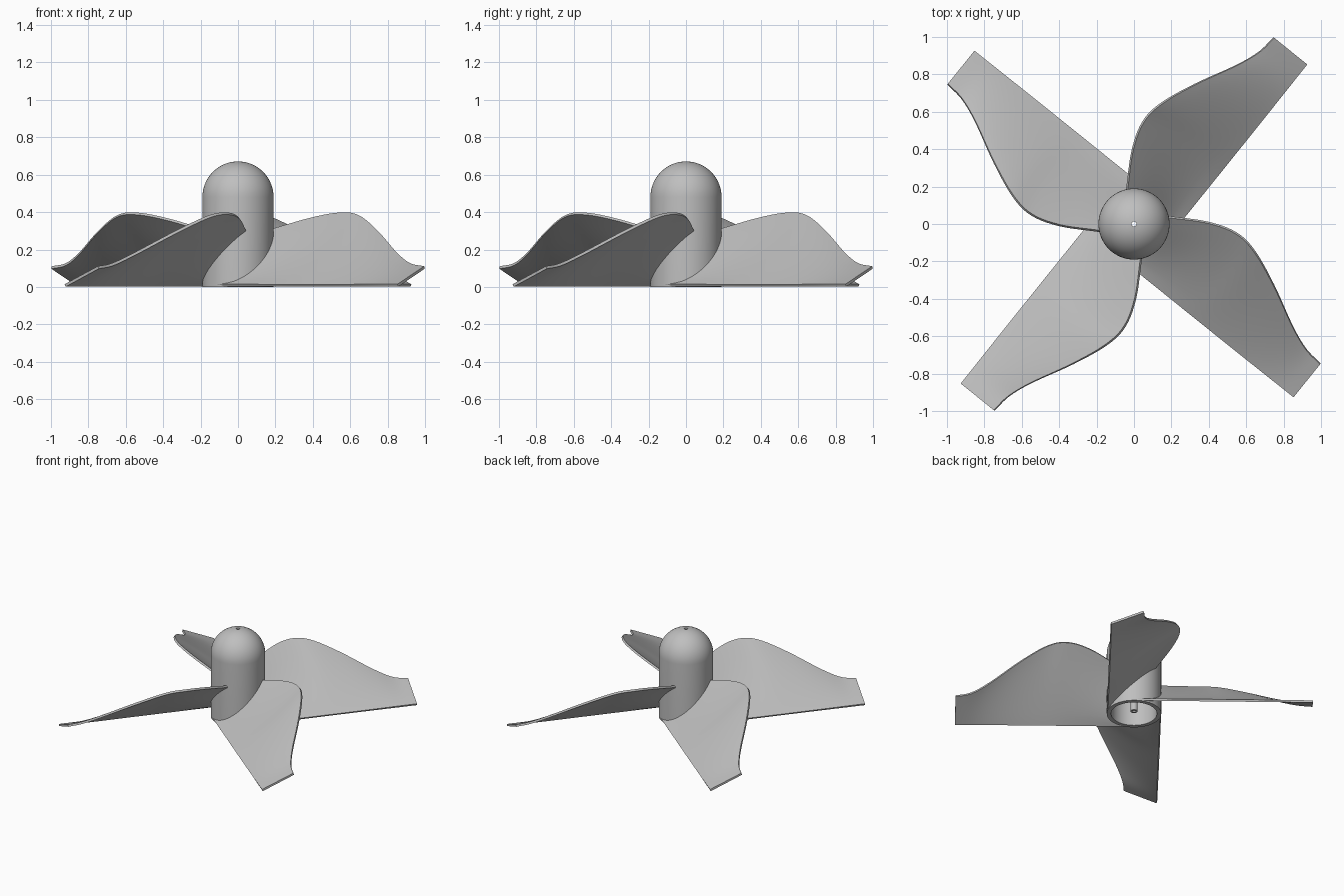
import bpy, bmesh, math
from mathutils import Vector, Matrix

cube = bpy.data.objects.get("Cube")
if cube:
    bpy.data.objects.remove(cube, do_unlink=True)

grey = bpy.data.materials.new("plain grey")
grey.use_nodes = True
COLOR = (0.52, 0.52, 0.52, 1)
grey.diffuse_color = COLOR
grey.node_tree.nodes["Principled BSDF"].inputs["Base Color"].default_value = COLOR


def add_object(name, bm):
    bmesh.ops.recalc_face_normals(bm, faces=bm.faces)
    mesh = bpy.data.meshes.new(name)
    bm.to_mesh(mesh)
    bm.free()
    mesh.materials.append(grey)
    obj = bpy.data.objects.new(name, mesh)
    bpy.context.collection.objects.link(obj)
    return obj


def activate(obj):
    bpy.ops.object.select_all(action='DESELECT')
    obj.select_set(True)
    bpy.context.view_layer.objects.active = obj


def smooth(obj, degrees):
    activate(obj)
    bpy.ops.object.shade_smooth_by_angle(angle=math.radians(degrees))


# Hub: hollow domed shell with a bored shaft down its axis, turned as one profile
HUB, INNER, SHAFT, BORE = 0.19, 0.16, 0.025, 0.013
DOME_Z, SEGMENTS = 0.481, 64


def dome(radius, hole, steps=14):
    """Arc from the axis hole down to the cylinder wall."""
    start = math.asin(hole / radius)
    angles = [start + (math.pi / 2 - start) * i / steps for i in range(steps + 1)]
    return [(radius * math.sin(a), DOME_Z + radius * math.cos(a)) for a in angles]


profile = dome(HUB, BORE) + [(HUB, 0), (INNER, 0)]
profile += dome(INNER, SHAFT)[::-1] + [(SHAFT, 0.02), (BORE, 0.02)]

bm = bmesh.new()
rings = []
for i in range(SEGMENTS):
    a = 2 * math.pi * i / SEGMENTS
    rings.append([bm.verts.new((r * math.cos(a), r * math.sin(a), z)) for r, z in profile])
for i, ring in enumerate(rings):
    after = rings[(i + 1) % SEGMENTS]
    for j in range(len(profile)):
        k = (j + 1) % len(profile)
        bm.faces.new((ring[j], after[j], after[k], ring[k]))
smooth(add_object("hub", bm), 35)

# Blade: sheet between a straight low edge, tangent to the hub, and a curved high edge
along = Vector((0.78, -0.626, 0)).normalized()
across = Vector((-along.y, along.x, 0))
OFFSET, TIP, LOW, ROWS, STEPS = 0.186, 1.245, 0.008, 12, 5
# high edge: distance along the blade, width, height
edge = [Vector(p) for p in (
    (0.12, 0.33, 0.305), (0.306, 0.44, 0.366), (0.46, 0.49, 0.392),
    (0.60, 0.474, 0.378), (0.79, 0.398, 0.295), (1.007, 0.289, 0.178),
    (1.137, 0.24, 0.121), (1.245, 0.227, 0.104))]


def spline(points, steps):
    """Smooth curve through the points."""
    ext = [2 * points[0] - points[1]] + points + [2 * points[-1] - points[-2]]
    out = []
    for a, b, c, d in zip(ext, ext[1:], ext[2:], ext[3:]):
        for i in range(steps):
            t = i / steps
            out.append(b + 0.5 * t * (c - a + t * (2 * a - 5 * b + 4 * c - d
                       + t * (3 * (b - c) + d - a))))
    return out + [points[-1]]


curve = spline(edge, STEPS)
bm = bmesh.new()
grid = []
for s, width, height in curve:
    f = (s - edge[0].x) / (TIP - edge[0].x)
    bow = 1 + 0.2 * (1 - f) ** 3
    column = []
    for r in range(ROWS + 1):
        t = r / ROWS
        # the root follows the wall of the hub
        root = math.sqrt(max(0, 0.186 ** 2 - (t * edge[0].y - OFFSET) ** 2))
        p = along * (root + (TIP - root) * f) + across * (t * width - OFFSET)
        p.z = LOW + (height - LOW) * t ** bow
        column.append(bm.verts.new(p))
    grid.append(column)
for a, b in zip(grid, grid[1:]):
    for r in range(ROWS):
        bm.faces.new((a[r], b[r], b[r + 1], a[r + 1]))
blade = add_object("blade_1", bm)
solid = blade.modifiers.new("thickness", 'SOLIDIFY')
solid.thickness = 0.015
solid.offset = 0
activate(blade)
bpy.ops.object.modifier_apply(modifier=solid.name)
smooth(blade, 40)

# Remaining blades, a quarter turn apart
for i in range(1, 4):
    copy = bpy.data.objects.new(f"blade_{i + 1}", blade.data)
    copy.matrix_world = Matrix.Rotation(i * math.pi / 2, 4, 'Z')
    bpy.context.collection.objects.link(copy)
